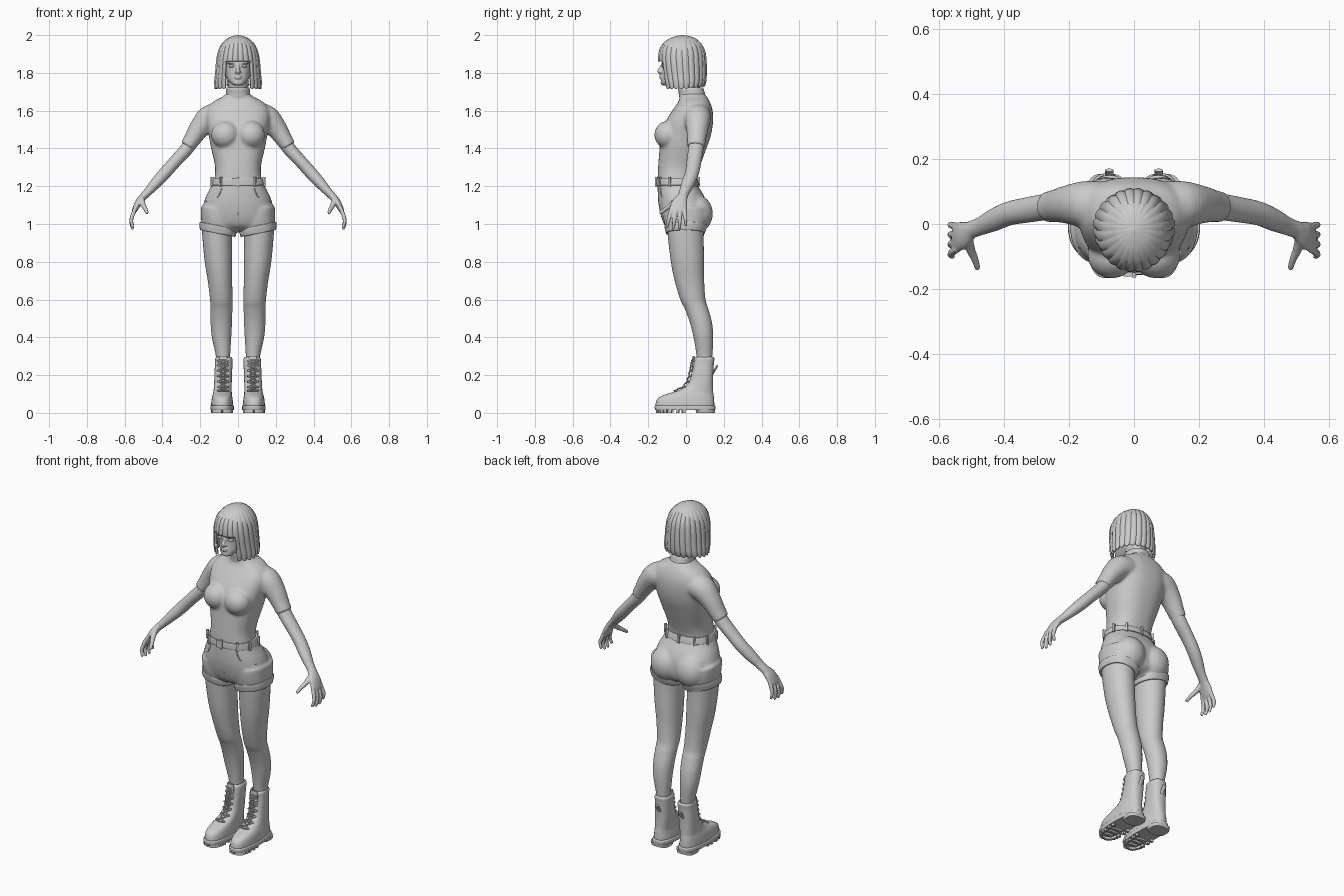
import bpy, bmesh, math
from mathutils import Vector, Matrix

def dense(rows, k=4):
    # Catmull-Rom interpolation of every value in a row table
    out = []
    for i in range(len(rows) - 1):
        p = [rows[max(0, min(len(rows) - 1, i + d))] for d in (-1, 0, 1, 2)]
        for s in range(k):
            t = s / k
            out.append([0.5 * (2*b + (c - a)*t + (2*a - 5*b + 4*c - d)*t*t + (3*b - a - 3*c + d)*t**3)
                        for a, b, c, d in zip(*p)])
    return out + [list(rows[-1])]

def skin(bm, rings, cap=True):
    vs = [[bm.verts.new(p) for p in r] for r in rings]
    n = len(vs[0])
    for a, b in zip(vs, vs[1:]):
        for i in range(n):
            bm.faces.new((a[i], a[(i+1) % n], b[(i+1) % n], b[i]))
    if cap:
        bm.faces.new(vs[0])
        bm.faces.new(vs[-1])

def outline(x0, x1, yf, yb, e, a):
    f = lambda v: math.copysign(abs(v) ** (2 / e), v)
    return (x0+x1)/2 + (x1-x0)/2*f(math.cos(a)), (yf+yb)/2 + (yb-yf)/2*f(math.sin(a))

def loft(bm, rows, n=40, e=2.3, tilt=0, k=4):
    # rows: z, x left, x right, y front, y back
    rings = []
    for z, x0, x1, yf, yb in dense(rows, k):
        pts = [outline(x0, x1, yf, yb, e, 2*math.pi*i/n) for i in range(n)]
        rings.append([(x, y, z + tilt*(x - (x0+x1)/2)) for x, y in pts])
    skin(bm, rings)

def sym(rows):
    return [(z, -h, h, f, b) for z, h, f, b in rows]

def tube(bm, rows, n=20, s=1):
    # rows: x, y, z, radius in profile, radius in depth
    R = dense(rows)
    C = [Vector((s*r[0], r[1], r[2])) for r in R]
    rings = []
    for i, r in enumerate(R):
        t = (C[min(i+1, len(C)-1)] - C[max(i-1, 0)]).normalized()
        u = t.cross(Vector((0, 1, 0))).normalized()
        v = u.cross(t)
        rings.append([C[i] + u*r[3]*math.cos(a) + v*r[4]*math.sin(a)
                      for a in (2*math.pi*j/n for j in range(n))])
    skin(bm, rings)

def blob(bm, c, r):
    bmesh.ops.create_uvsphere(bm, u_segments=20, v_segments=12, radius=1,
                              matrix=Matrix.Translation(c) @ Matrix.Diagonal((*r, 1)))

def box(bm, c, size, ang=0):
    bmesh.ops.create_cube(bm, size=1, matrix=Matrix.Translation(c) @ Matrix.Rotation(ang, 4, 'Z')
                          @ Matrix.Diagonal((*size, 1)))

def finish(name, bm, voxel=0, relax=0, mirror=False, bevel=0, thick=0):
    bmesh.ops.recalc_face_normals(bm, faces=bm.faces)
    me = bpy.data.meshes.new(name)
    bm.to_mesh(me)
    bm.free()
    me.shade_smooth()
    me.set_sharp_from_angle(angle=math.radians(40))
    ob = bpy.data.objects.new(name, me)
    bpy.context.collection.objects.link(ob)
    if thick:
        m = ob.modifiers.new("thick", 'SOLIDIFY')
        m.thickness = thick
    if voxel:
        m = ob.modifiers.new("blend", 'REMESH')
        m.mode, m.voxel_size, m.use_smooth_shade = 'VOXEL', voxel, True
    if relax:
        m = ob.modifiers.new("relax", 'SMOOTH')
        m.iterations, m.factor = relax, 0.5
    if bevel:
        m = ob.modifiers.new("bevel", 'BEVEL')
        m.width, m.segments = bevel, 2
    if mirror:
        ob.modifiers.new("mirror", 'MIRROR')
    return ob

new = bmesh.new

# Top: torso, bust and short sleeves blended together
bm = new()
loft(bm, sym([(1.205, .132, -.15, .052), (1.25, .123, -.15, .055), (1.31, .122, -.147, .075), (1.4, .142, -.14, .108),
              (1.47, .155, -.135, .132), (1.54, .168, -.11, .143), (1.6, .168, -.073, .141),
              (1.645, .135, -.042, .127), (1.672, .085, -.033, .112), (1.69, .064, -.036, .1)]), 48, 2.4)
for s in (-1, 1):
    blob(bm, (s*.068, -.098, 1.472), (.075, .07, .073))
    tube(bm, [(.09, .055, 1.57, .068, .075), (.15, .06, 1.56, .07, .073), (.203, .06, 1.507, .056, .06),
              (.24, .056, 1.452, .046, .051), (.268, .052, 1.41, .041, .047)], s=s)
finish("knit_top", bm, .008, 6)

# Collar
bm = new()
loft(bm, sym([(1.665, .07, -.035, .105), (1.69, .064, -.038, .1), (1.712, .063, -.042, .094),
              (1.722, .059, -.04, .088), (1.718, .052, -.03, .08)]))
finish("roll_collar", bm)

# Head, nose, lips, ears hidden by hair, and neck
bm = new()
loft(bm, sym([(1.733, .018, -.122, -.06), (1.743, .036, -.134, -.03), (1.77, .058, -.131, .02), (1.81, .071, -.126, .06),
              (1.85, .08, -.126, .08), (1.9, .085, -.125, .085), (1.95, .06, -.09, .06), (1.97, .02, -.04, .02)]), 40, 2.2)
loft(bm, sym([(1.66, .055, -.02, .085), (1.72, .05, -.033, .075), (1.79, .05, -.05, .06)]))
tube(bm, [(0, -.122, 1.85, .008, .008), (0, -.132, 1.825, .009, .01), (0, -.141, 1.808, .012, .011), (0, -.13, 1.798, .008, .008)])
for s in (-1, 1):
    blob(bm, (s*.01, -.133, 1.805), (.008, .009, .007))
    blob(bm, (s*.033, -.117, 1.852), (.024, .013, .006))
blob(bm, (0, -.131, 1.784), (.021, .011, .005))
blob(bm, (0, -.131, 1.773), (.018, .012, .006))
finish("head", bm, .004, 3)
bm = new()
blob(bm, (.033, -.113, 1.836), (.016, .016, .008))
finish("eye", bm, mirror=True)

# Bob hair with ribbed locks, cut open around the face
bm = new()
rings, n = [], 120
for z, h, yf, yb in dense([(1.715, .124, -.122, .1), (1.75, .127, -.13, .108), (1.8, .122, -.14, .111), (1.86, .117, -.148, .11),
                           (1.91, .108, -.145, .104), (1.95, .09, -.128, .085), (1.98, .06, -.092, .055),
                           (1.994, .03, -.055, .02), (2, .004, -.024, -.016)], 5):
    ring = []
    for i in range(n):
        a = 2*math.pi*i/n
        g = abs(math.cos(12*a)) ** 6
        m = 1 - .035*g
        low = max(0, (1.76 - z) / .045)
        ring.append((h*m*math.sin(a), (yf+yb)/2 - (yb-yf)/2*m*math.cos(a),
                     z + low*(.012*g + .012*max(0, -math.cos(a)))))
    rings.append(ring)
skin(bm, rings, False)
gone = []
for f in bm.faces:
    c = f.calc_center_median()
    if c.y < -.02 and c.z < 1.858 and abs(c.x) < .07:
        gone.append(f)
bmesh.ops.delete(bm, geom=gone, context='FACES')
bmesh.ops.contextual_create(bm, geom=[e for e in bm.edges if e.is_boundary and e.verts[0].co.z > 1.99])
finish("bob_hair", bm, thick=.014)

# Bare arm with palm, fingers and thumb
bm = new()
tube(bm, [(.22, .056, 1.48, .036, .04), (.266, .053, 1.405, .036, .041), (.335, .042, 1.328, .033, .039),
          (.385, .032, 1.272, .033, .037), (.43, .013, 1.222, .03, .035), (.475, -.008, 1.172, .023, .028),
          (.508, -.02, 1.138, .02, .027)])
tube(bm, [(.5, -.018, 1.147, .02, .026), (.527, -.034, 1.112, .019, .042), (.549, -.043, 1.07, .013, .046),
          (.553, -.043, 1.06, .008, .04)])
for i in range(4):
    l = (.018, .002, 0, .01)[i]
    tube(bm, [(.543, -.008-.023*i, 1.085, .011, .011), (.56, -.004-.028*i, 1.04, .011, .011),
              (.565, -.002-.031*i, 1.005+l, .0095, .0095), (.558, -.001-.033*i, .976+l, .008, .008),
              (.556, -.001-.033*i, .97+l, .003, .003)], 12)
tube(bm, [(.512, -.04, 1.135, .016, .016), (.502, -.08, 1.1, .014, .014), (.489, -.11, 1.078, .011, .011),
          (.482, -.134, 1.06, .009, .009), (.48, -.14, 1.055, .004, .004)], 12)
finish("arm", bm, .0045, 2, True)

# Shorts: hips, seat and two short legs
bm = new()
loft(bm, sym([(1.24, .133, -.148, .052), (1.2, .143, -.15, .065), (1.15, .168, -.149, .095), (1.1, .184, -.145, .112),
              (1.04, .191, -.132, .115), (.99, .18, -.11, .1), (.965, .13, -.07, .06)]), 48)
for s in (-1, 1):
    a, b = (.006, .196) if s > 0 else (-.196, -.006)
    blob(bm, (s*.082, .055, 1.055), (.092, .088, .1))
    loft(bm, [(1.08, a, b, -.125, .115), (1.02, a, b, -.118, .115), (.965, a + .006, b, -.103, .1)], tilt=s*.15)
finish("shorts", bm, .008, 5)

# Turned-up shorts cuff
bm = new()
loft(bm, [(.993, .02, .196, -.108, .105), (.988, .008, .203, -.114, .112), (.962, .01, .203, -.109, .103),
          (.95, .018, .199, -.104, .097), (.955, .035, .185, -.09, .085)], tilt=.2)
finish("shorts_cuff", bm, mirror=True)

# Belt, loops, buckle and fly
bm = new()
loft(bm, sym([(1.205, .14, -.154, .066), (1.208, .144, -.157, .069), (1.238, .138, -.156, .061), (1.241, .133, -.152, .057)]), 48, 2.35)
for a in range(10):
    a = math.radians(18 + 36*a)
    x, y = outline(-.144, .144, -.158, .067, 2.35, a)
    box(bm, (x, y, 1.224), (.012, .014, .05), math.atan2(y + .045, x) + math.pi/2)
box(bm, (-.012, -.157, 1.223), (.04, .01, .042))
finish("belt", bm, bevel=.002)
bm = new()
tube(bm, [(.012, -.146, 1.2, .003, .003), (.013, -.143, 1.12, .003, .003), (.002, -.133, 1.05, .003, .003)], 8)
tube(bm, [(.085, -.134, 1.19, .003, .003), (.11, -.124, 1.14, .003, .003), (.17, -.07, 1.12, .003, .003)], 8)
finish("front_seams", bm, mirror=True)

# Legs
bm = new()
loft(bm, [(1.02, .022, .192, -.1, .1), (.94, .031, .189, -.096, .094), (.8, .031, .176, -.08, .095), (.7, .031, .16, -.06, .096),
          (.6, .029, .148, -.03, .103), (.55, .03, .146, -.006, .118), (.48, .032, .145, .02, .137),
          (.4, .036, .138, .04, .144), (.3, .042, .117, .056, .139), (.22, .045, .112, .058, .13)], 36, 2.1, k=6)
finish("leg", bm, mirror=True)

# Boot uppers and padded collar
bm = new()
loft(bm, [(.02, .028, .14, -.157, .148), (.045, .026, .142, -.161, .15), (.075, .029, .139, -.151, .148), (.094, .032, .135, -.12, .146),
          (.108, .033, .131, -.075, .144), (.13, .034, .128, -.02, .143), (.165, .033, .126, .015, .143),
          (.22, .031, .124, .031, .145), (.265, .029, .121, .038, .148), (.288, .03, .12, .042, .15),
          (.296, .038, .112, .052, .142), (.28, .046, .106, .06, .13)], 40, 2.5)
finish("boot_upper", bm, mirror=True)
bm = new()
loft(bm, [(.014, .026, .142, -.158, .15), (.017, .022, .146, -.164, .155), (.036, .022, .146, -.166, .155), (.04, .027, .141, -.16, .15)], 48, 2.7)
loft(bm, [(0, .03, .138, .055, .152), (.02, .026, .142, .05, .155)], 32, 3)
# Tread lugs around the front and middle of the sole
for i in range(16):
    a = math.radians(165 + 210*i/15)
    x, y = outline(.034, .134, -.15, .05, 2.7, a)
    box(bm, (x, y, .01), (.016, .016, .02), a)
for y in (-.11, -.075, -.04):
    box(bm, (.084, y, .01), (.045, .016, .014))
finish("boot_sole", bm, mirror=True)

# Laces, tongue and pull tab
bm = new()
steps = [(.118, -.058), (.138, -.012), (.166, .008), (.195, .018), (.225, .025), (.252, .03), (.278, .035)]
for s in (-1, 1):
    for i in range(len(steps) - 1):
        (z0, y0), (z1, y1) = steps[i], steps[i+1]
        d = s * (-1) ** i * .026
        tube(bm, [(.079 - d, y0 + .006, z0, .004, .004), (.079, (y0+y1)/2 - .006, (z0+z1)/2, .004, .004),
                  (.079 + d, y1 + .006, z1, .004, .004)], 8)
for z, y in steps:
    tube(bm, [(.05, y + .008, z, .005, .005), (.079, y - .005, z, .004, .004), (.108, y + .008, z, .005, .005)], 8)
loft(bm, [(.22, .056, .1, .03, .045), (.27, .054, .102, .032, .045), (.302, .058, .098, .034, .046)], 20, 3)
finish("boot_laces", bm, mirror=True)
bm = new()
tube(bm, [(.076, .142, .21, .012, .006), (.076, .157, .235, .013, .005), (.076, .166, .252, .013, .005)], 12)
finish("boot_pull_tab", bm, mirror=True)
